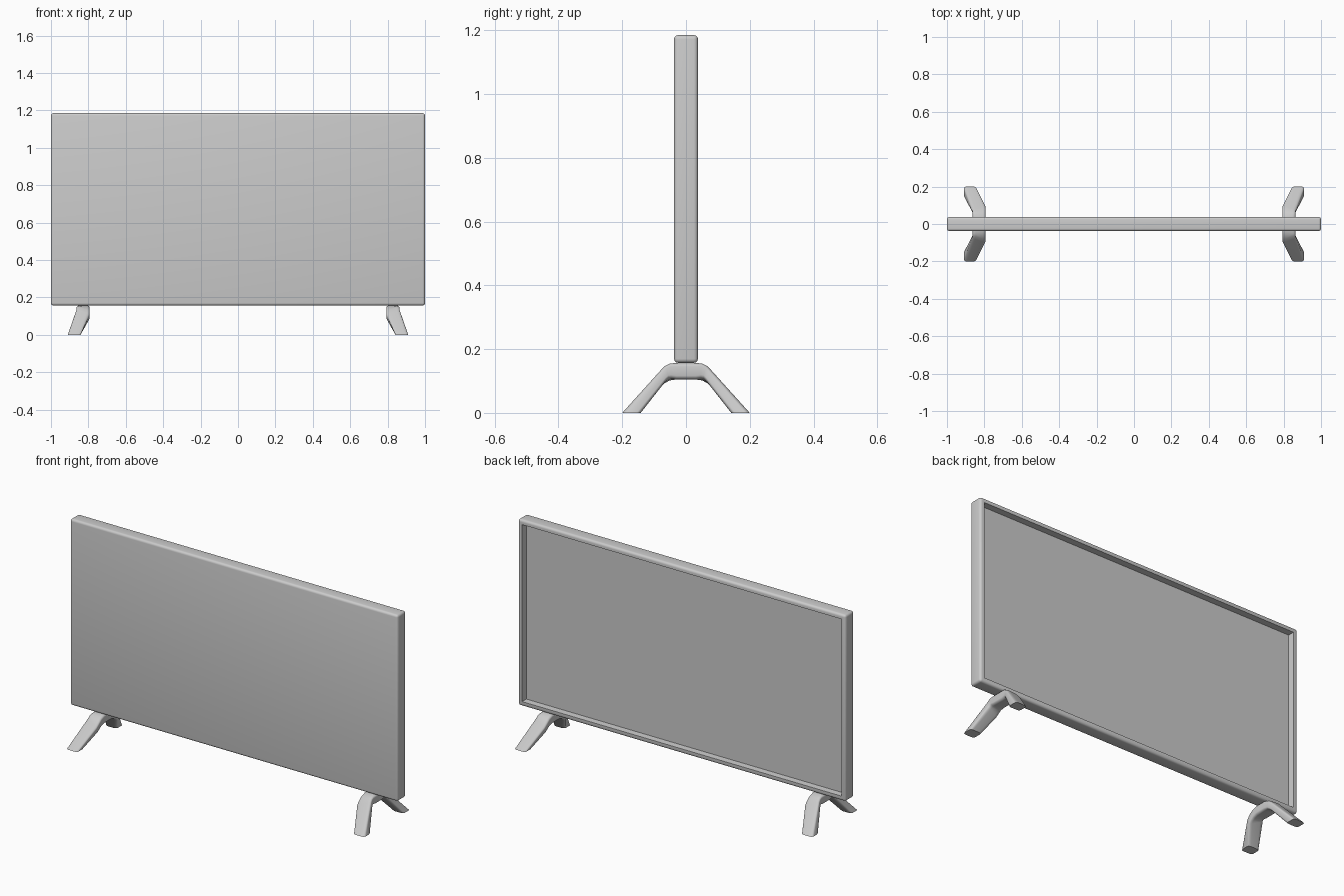
import bpy, bmesh, math
from mathutils import Vector

if "Cube" in bpy.data.objects:
    bpy.data.objects.remove(bpy.data.objects["Cube"])


def add_object(name, bm):
    bmesh.ops.recalc_face_normals(bm, faces=bm.faces[:])
    mesh = bpy.data.meshes.new(name)
    bm.to_mesh(mesh)
    bm.free()
    obj = bpy.data.objects.new(name, mesh)
    bpy.context.collection.objects.link(obj)
    bpy.ops.object.select_all(action='DESELECT')
    obj.select_set(True)
    bpy.context.view_layer.objects.active = obj
    bpy.ops.object.shade_smooth_by_angle(angle=math.radians(35))
    return obj


# Screen panel: rounded slab with a recessed back
bm = bmesh.new()
bmesh.ops.create_cube(bm, size=1)
for v in bm.verts:
    v.co = Vector((v.co.x * 2.0, v.co.y * 0.075, v.co.z * 1.028 + 0.671))
bmesh.ops.bevel(bm, geom=bm.edges[:], offset=0.013, segments=4,
                profile=0.5, affect='EDGES')
bm.normal_update()
back = max((f for f in bm.faces if f.normal.y > 0.9), key=lambda f: f.calc_area())
bmesh.ops.inset_region(bm, faces=[back], thickness=0.018, depth=0)
bmesh.ops.inset_region(bm, faces=[back], thickness=0.002, depth=-0.035)
add_object("screen_panel", bm)


# Legs: rounded section lofted along an arch
def section(radius=0.45, steps=4):
    """Rounded square in the range -1..1, as (across, outward) pairs."""
    pts = []
    for k, (cx, cy) in enumerate([(1, 1), (-1, 1), (-1, -1), (1, -1)]):
        for i in range(steps + 1):
            a = math.pi / 2 * (k + i / steps)
            pts.append((cx * (1 - radius) + radius * math.cos(a),
                        cy * (1 - radius) + radius * math.sin(a)))
    return pts


# outer (y, z), inner (y, z), x centre, half width, skew along the path
STATIONS = [
    ((-0.200, 0.000), (-0.142, 0.000), 0.876, 0.034, 0.0),
    ((-0.088, 0.124), (-0.072, 0.090), 0.830, 0.035, 0.018),
    ((-0.073, 0.140), (-0.063, 0.098), 0.828, 0.035, 0.014),
    ((-0.054, 0.152), (-0.050, 0.104), 0.828, 0.035, 0.006),
    ((-0.030, 0.157), (-0.030, 0.105), 0.828, 0.035, 0.0),
]


def make_leg(name, side):
    bm = bmesh.new()
    rings = []
    path = [(s, 1) for s in STATIONS] + [(s, -1) for s in reversed(STATIONS)]
    for (outer, inner, xc, half, skew), flip in path:
        ring = []
        for u, v in section():
            t = (v + 1) / 2
            y = inner[0] + (outer[0] - inner[0]) * t - skew * u * 0.66
            z = inner[1] + (outer[1] - inner[1]) * t - skew * u * 0.75
            ring.append(bm.verts.new((side * (xc - u * half), y * flip, z)))
        rings.append(ring)
    n = len(rings[0])
    for a, b in zip(rings, rings[1:]):
        for i in range(n):
            j = (i + 1) % n
            bm.faces.new((a[i], a[j], b[j], b[i]))
    bm.faces.new(rings[0])
    bm.faces.new(rings[-1])
    add_object(name, bm)


make_leg("left_leg", -1)
make_leg("right_leg", 1)
